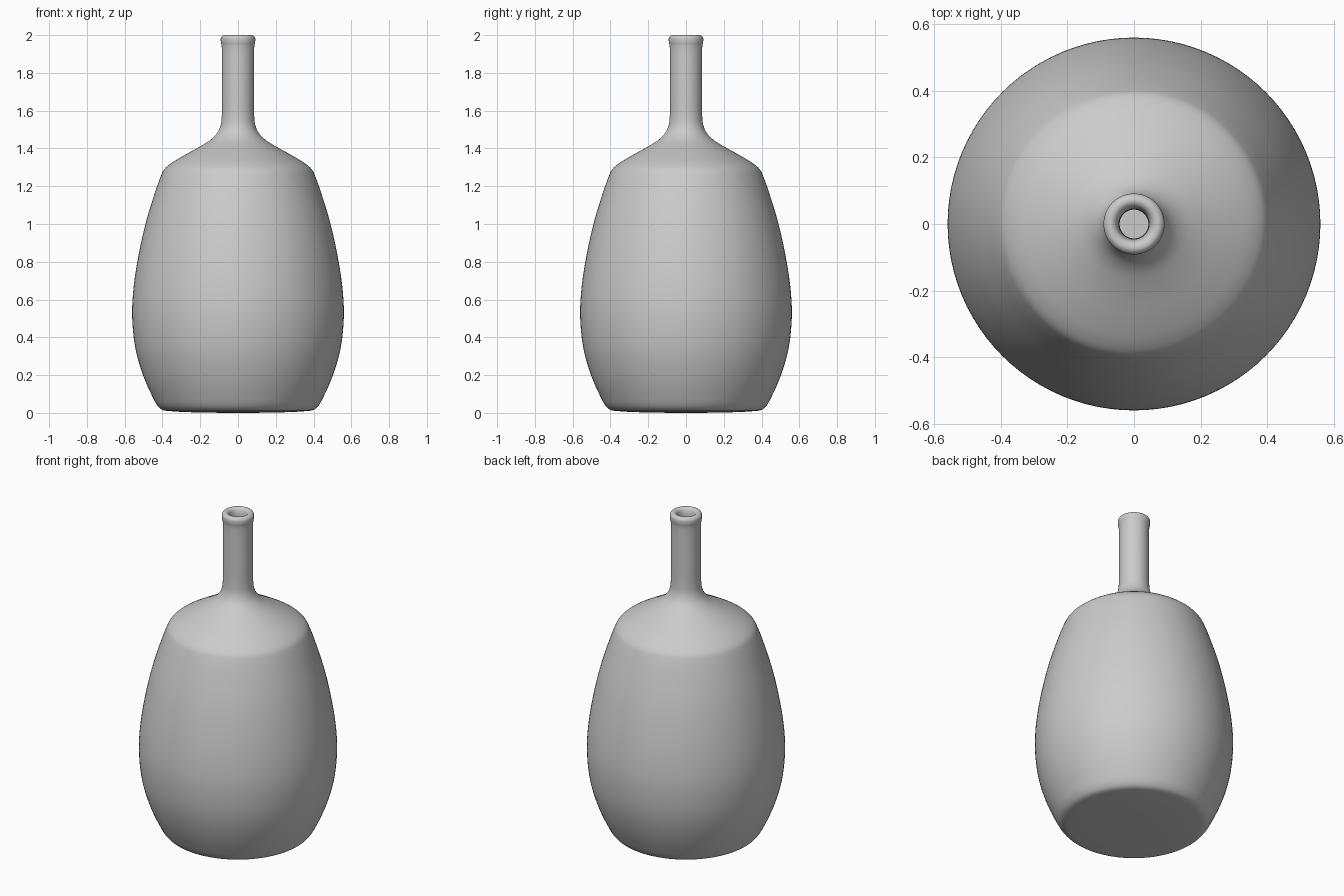
import bpy, bmesh, math
from mathutils import Vector

if "Cube" in bpy.data.objects:
    bpy.data.objects.remove(bpy.data.objects["Cube"])

SIDES = 96
STEPS = 5

# Outer wall (radius, height), base centre up to the lip
outer = [(0.0, 0.0), (0.2, 0.002), (0.34, 0.008), (0.40, 0.016), (0.425, 0.037),
         (0.455, 0.09), (0.503, 0.2), (0.543, 0.34), (0.56, 0.5), (0.556, 0.63),
         (0.533, 0.8), (0.49, 1.0), (0.445, 1.15), (0.41, 1.25), (0.392, 1.287),
         (0.36, 1.317), (0.30, 1.355), (0.20, 1.411), (0.14, 1.45), (0.108, 1.485),
         (0.091, 1.525), (0.086, 1.57), (0.085, 1.7), (0.085, 1.9), (0.087, 1.945),
         (0.091, 1.965), (0.090, 1.987), (0.080, 1.998)]
# Rounded lip, bore and hollow inside, back down to the floor
inner = [(0.068, 2.0), (0.055, 1.992), (0.047, 1.97), (0.045, 1.93), (0.045, 1.7),
         (0.046, 1.55), (0.065, 1.48), (0.12, 1.415), (0.24, 1.34), (0.35, 1.27),
         (0.375, 1.23), (0.45, 1.0), (0.493, 0.8), (0.52, 0.5), (0.503, 0.34),
         (0.463, 0.2), (0.40, 0.07), (0.34, 0.048), (0.0, 0.04)]


def smooth_curve(points):
    """Catmull-Rom curve with tangents scaled to uneven point spacing."""
    p = [Vector(q) for q in points]
    n = len(p)
    t = [0.0]
    for a, b in zip(p, p[1:]):
        t.append(t[-1] + math.sqrt((b - a).length))
    tangent = []
    for i in range(n):
        if i in (0, n - 1):
            j = min(i, n - 2)
            tangent.append((p[j + 1] - p[j]) / (t[j + 1] - t[j]))
        else:
            d0, d1 = t[i] - t[i - 1], t[i + 1] - t[i]
            tangent.append((p[i] - p[i - 1]) / d0 - (p[i + 1] - p[i - 1]) / (d0 + d1)
                           + (p[i + 1] - p[i]) / d1)
    out = []
    for i in range(n - 1):
        h = t[i + 1] - t[i]
        for k in range(STEPS):
            s = k / STEPS
            out.append((2*s**3 - 3*s**2 + 1) * p[i] + (s**3 - 2*s**2 + s) * h * tangent[i]
                       + (3*s**2 - 2*s**3) * p[i + 1] + (s**3 - s**2) * h * tangent[i + 1])
    return out + [p[-1]]


# Lathe the profile into one closed, hollow bottle
bm = bmesh.new()
verts = [bm.verts.new((max(q.x, 0), 0, min(max(q.y, 0), 2))) for q in smooth_curve(outer + inner)]
edges = [bm.edges.new(pair) for pair in zip(verts, verts[1:])]
bmesh.ops.spin(bm, geom=verts + edges, cent=(0, 0, 0), axis=(0, 0, 1),
               angle=math.tau, steps=SIDES, use_merge=False)
bmesh.ops.remove_doubles(bm, verts=bm.verts[:], dist=0.0001)
bmesh.ops.recalc_face_normals(bm, faces=bm.faces[:])
for f in bm.faces:
    f.smooth = True
mesh = bpy.data.meshes.new("bottle")
bm.to_mesh(mesh)
bm.free()
bottle = bpy.data.objects.new("bottle", mesh)
bpy.context.collection.objects.link(bottle)

# Plain grey
grey = bpy.data.materials.new("grey")
grey.diffuse_color = (0.6, 0.6, 0.6, 1)
grey.use_nodes = True
grey.node_tree.nodes["Principled BSDF"].inputs["Base Color"].default_value = grey.diffuse_color
mesh.materials.append(grey)
